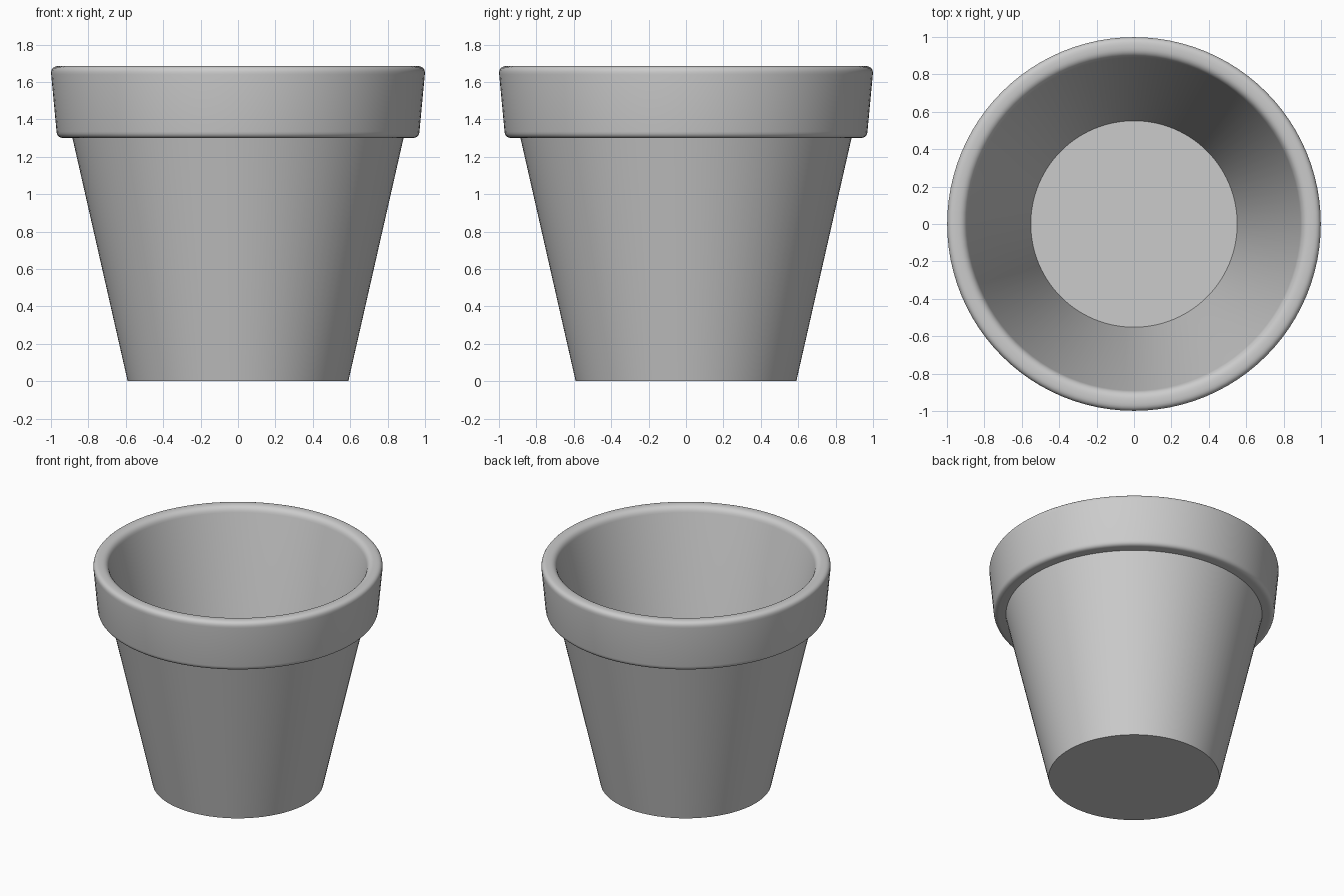
import bpy
import bmesh
import math
from mathutils import Vector

cube = bpy.data.objects.get("Cube")
if cube:
    bpy.data.objects.remove(cube, do_unlink=True)

SEGMENTS = 96

clay = bpy.data.materials.new("plain_grey")
clay.use_nodes = True
grey = (0.6, 0.6, 0.6, 1)
clay.diffuse_color = grey
clay.node_tree.nodes["Principled BSDF"].inputs["Base Color"].default_value = grey


def rounded(prev, corner, nxt, size, steps=6):
    """Replace a profile corner with a smooth curve."""
    a, c, b = Vector(prev), Vector(corner), Vector(nxt)
    start = c + (a - c).normalized() * size
    end = c + (b - c).normalized() * size
    ts = [i / steps for i in range(steps + 1)]
    return [start * (1 - t) ** 2 + c * 2 * t * (1 - t) + end * t * t for t in ts]


def lathe(name, profile):
    """Spin a radius/height profile around the vertical axis."""
    bm = bmesh.new()
    verts = [bm.verts.new((p[0], 0, p[1])) for p in profile]
    edges = [bm.edges.new(pair) for pair in zip(verts, verts[1:])]
    bmesh.ops.spin(bm, geom=verts + edges, cent=(0, 0, 0), axis=(0, 0, 1),
                   angle=math.tau, steps=SEGMENTS, use_duplicate=False)
    bmesh.ops.remove_doubles(bm, verts=bm.verts, dist=0.0005)
    bmesh.ops.recalc_face_normals(bm, faces=bm.faces)
    mesh = bpy.data.meshes.new(name)
    bm.to_mesh(mesh)
    bm.free()
    obj = bpy.data.objects.new(name, mesh)
    bpy.context.collection.objects.link(obj)
    mesh.materials.append(clay)
    bpy.ops.object.select_all(action="DESELECT")
    obj.select_set(True)
    bpy.context.view_layer.objects.active = obj
    bpy.ops.object.shade_smooth_by_angle(angle=math.radians(35))
    return obj


# Corners of the hollow pot, from the base up around the rim to the floor
base = (0.59, 0)
neck = (0.885, 1.3)
rim_low = (0.967, 1.3)
rim_top = (1.003, 1.685)
lip = (0.9, 1.685)
floor = (0.552, 0.1)

profile = [(0, 0), base, neck]
profile += rounded(neck, rim_low, rim_top, 0.035)
profile += rounded(rim_low, rim_top, lip, 0.045)
profile += rounded(rim_top, lip, floor, 0.045)
profile += [floor, (0, floor[1])]
lathe("flower_pot", profile)
